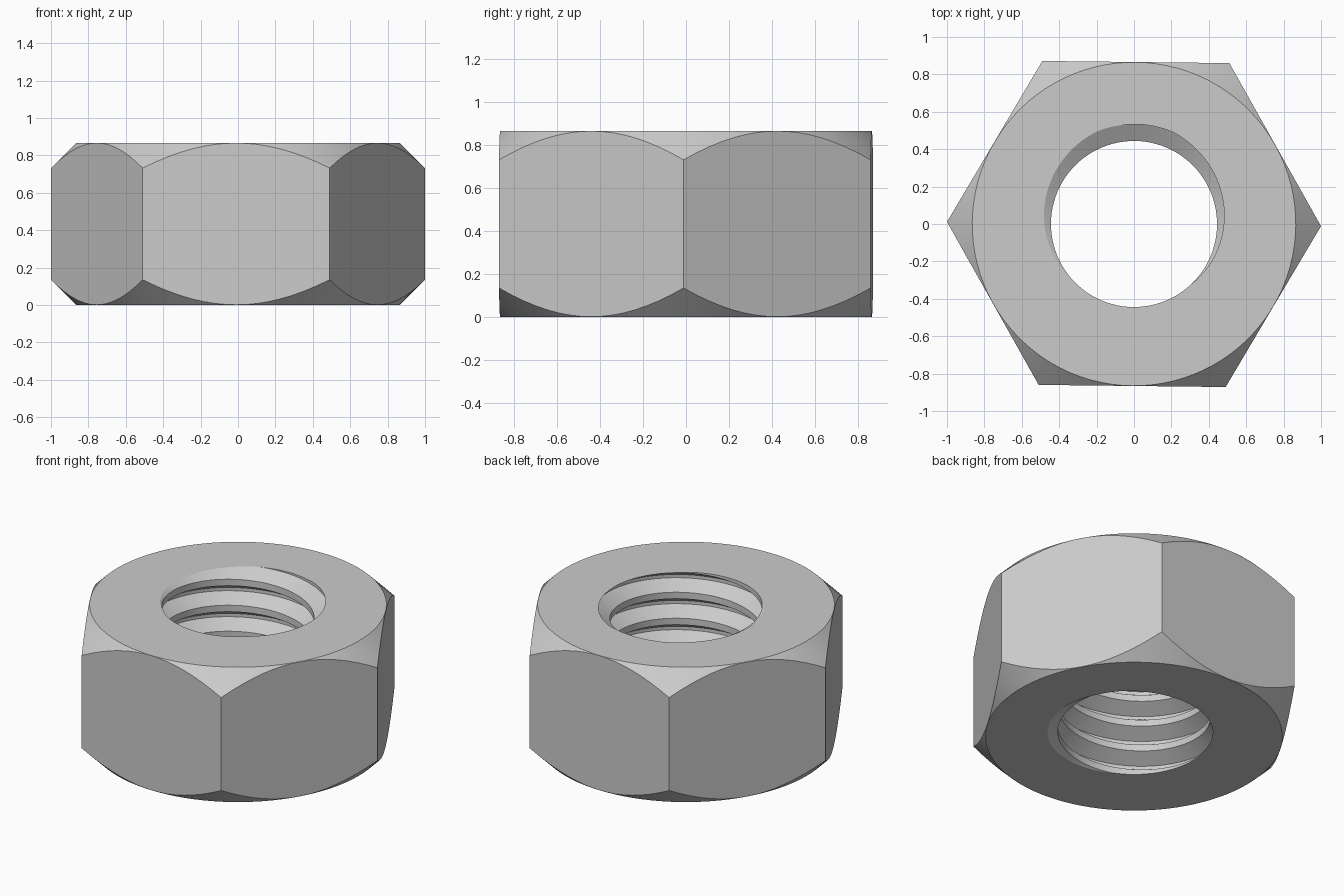
import bpy
import bmesh
import math
from mathutils import Matrix, Vector

cube = bpy.data.objects.get("Cube")
if cube:
    bpy.data.objects.remove(cube, do_unlink=True)

HEIGHT = 0.867
APOTHEM = 0.866
CHAMFER_R = 0.865
MINOR_R, MAJOR_R = 0.444, 0.533
PITCH = HEIGHT / 5.1875
STEPS = 96
STEP = 2 * math.pi / STEPS


def thread_radius(z, angle):
    """Bore radius: flat crest, sloped flanks, narrow flat root."""
    phase = ((z - HEIGHT) / PITCH - (angle - math.pi / 2) / (2 * math.pi)) % 1
    away = min(phase, 1 - phase)
    drop = min(max((away - 1 / 16) / (5 / 16), 0), 1)
    return MAJOR_R - drop * (MAJOR_R - MINOR_R)


def hex_radius(angle):
    sector = math.pi / 3
    return APOTHEM / math.cos(angle % sector - sector / 2)


def polar(r, angle, z):
    return Vector((r * math.cos(angle), r * math.sin(angle), z))


def add_strips(bm, columns):
    """Join neighbouring columns of points with quads."""
    rows = [[bm.verts.new(p) for p in col] for col in columns]
    for a, b in zip(rows, rows[1:]):
        for j in range(len(a) - 1):
            bm.faces.new((a[j], b[j], b[j + 1], a[j + 1]))


bm = bmesh.new()

# Helical thread, swept past both ends and trimmed flush
profile = [(-1 / 16, MAJOR_R), (1 / 16, MAJOR_R), (3 / 8, MINOR_R),
           (5 / 8, MINOR_R), (15 / 16, MAJOR_R)]
helix = []
for i in range(-7 * STEPS, 2 * STEPS + 1):
    angle = i * STEP
    rise = HEIGHT + PITCH * (angle - math.pi / 2) / (2 * math.pi)
    helix.append([polar(r, angle, rise + t * PITCH) for t, r in profile])
add_strips(bm, helix)
bmesh.ops.remove_doubles(bm, verts=bm.verts[:], dist=0.0001)
for z, direction in ((0, -1), (HEIGHT, 1)):
    bmesh.ops.bisect_plane(bm, geom=bm.verts[:] + bm.edges[:] + bm.faces[:],
                           dist=0.00001, plane_co=(0, 0, z),
                           plane_no=(0, 0, direction), clear_outer=True)

# End faces, conical chamfers and hexagonal walls
shell = []
for i in range(STEPS + 1):
    angle = i * STEP
    outer = hex_radius(angle)
    cut = outer - CHAMFER_R
    shell.append([polar(thread_radius(HEIGHT, angle), angle, HEIGHT),
                  polar(CHAMFER_R, angle, HEIGHT),
                  polar(outer, angle, HEIGHT - cut),
                  polar(outer, angle, cut),
                  polar(CHAMFER_R, angle, 0),
                  polar(thread_radius(0, angle), angle, 0)])
add_strips(bm, shell)

bmesh.ops.remove_doubles(bm, verts=bm.verts[:], dist=0.0002)
bmesh.ops.recalc_face_normals(bm, faces=bm.faces[:])
bm.transform(Matrix.Rotation(math.radians(-0.65), 4, "Z"))

mesh = bpy.data.meshes.new("hex_nut")
bm.to_mesh(mesh)
bm.free()
nut = bpy.data.objects.new("hex_nut", mesh)
bpy.context.collection.objects.link(nut)

# Plain grey metal
grey = bpy.data.materials.new("grey_metal")
grey.use_nodes = True
color = (0.6, 0.6, 0.6, 1)
grey.diffuse_color = color
grey.node_tree.nodes["Principled BSDF"].inputs["Base Color"].default_value = color
mesh.materials.append(grey)

# Smooth curves, crisp machined edges
bpy.ops.object.select_all(action="DESELECT")
nut.select_set(True)
bpy.context.view_layer.objects.active = nut
bpy.ops.object.shade_smooth_by_angle(angle=math.radians(20))
